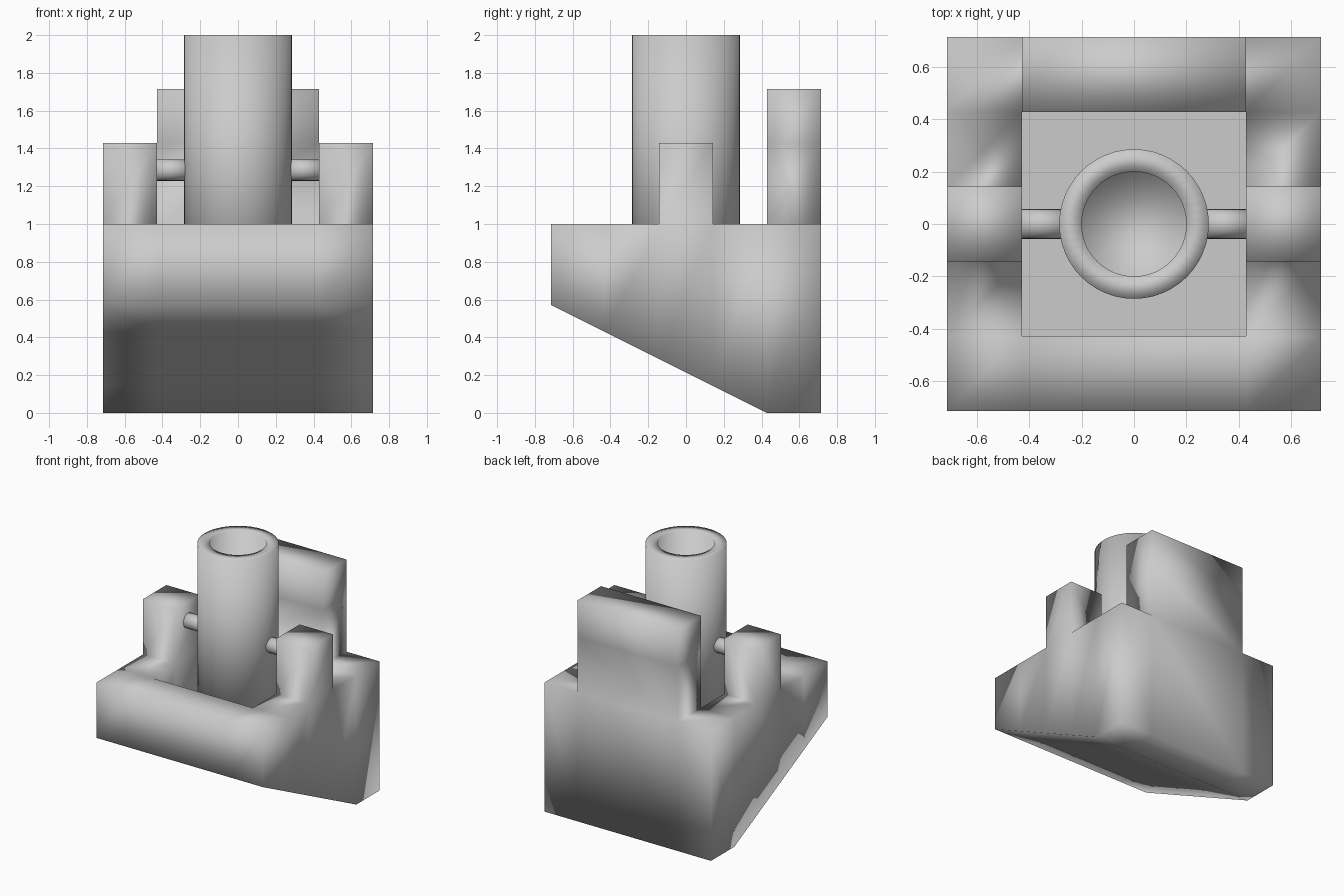
import bpy, bmesh, math
from mathutils import Matrix

if "Cube" in bpy.data.objects:
    bpy.data.objects.remove(bpy.data.objects["Cube"])

U = 1 / 7            # design unit
O, I = 5 * U, 3 * U  # outer and inner half width
FLOOR = 4 * U


def finish(bm, name, smooth=True):
    bmesh.ops.remove_doubles(bm, verts=bm.verts, dist=1e-4)
    bmesh.ops.recalc_face_normals(bm, faces=bm.faces)
    for f in bm.faces:
        f.smooth = smooth
    return_mesh = bpy.data.meshes.new(name)
    bm.to_mesh(return_mesh)
    bm.free()
    ob = bpy.data.objects.new(name, return_mesh)
    bpy.context.collection.objects.link(ob)
    return ob


# Housing: plan cells with different top heights over a sloping underside
XS = [-O, -I, I, O]
YS = [-O, -I, -U, U, I, O]
LEVELS = [FLOOR, 1.0, 10 * U, 12 * U]


def top(i, j):
    if not (0 <= i < 3 and 0 <= j < 5):
        return None
    if i == 1:
        return 12 * U if j == 4 else 1.0 if j == 0 else FLOOR
    return 10 * U if j == 2 else 1.0


def under(y):
    return max(0.0, 4 * U * (I - y) / (I + O))


bm = bmesh.new()


def quad(*pts):
    return bm.faces.new([bm.verts.new(p) for p in pts])


def wall(a, b, lo_a, lo_b, hi):
    for z in [l for l in LEVELS if max(lo_a, lo_b, FLOOR) + 1e-4 < l < hi - 1e-4] + [hi]:
        quad((*a, lo_a), (*b, lo_b), (*b, z), (*a, z))
        lo_a = lo_b = z


for i in range(3):
    for j in range(5):
        x0, x1, y0, y1 = XS[i], XS[i + 1], YS[j], YS[j + 1]
        h = top(i, j)
        quad((x0, y0, h), (x1, y0, h), (x1, y1, h), (x0, y1, h))
        quad((x0, y0, under(y0)), (x1, y0, under(y0)), (x1, y1, under(y1)), (x0, y1, under(y1)))
        for di, dj, a, b in ((-1, 0, (x0, y0), (x0, y1)), (1, 0, (x1, y0), (x1, y1)),
                             (0, -1, (x0, y0), (x1, y0)), (0, 1, (x0, y1), (x1, y1))):
            n = top(i + di, j + dj)
            if n is None:
                wall(a, b, under(a[1]), under(b[1]), h)
            elif n < h - 1e-4:
                wall(a, b, n, n, h)

housing = finish(bm, "housing")
# Keep the pocket floor crisp
me = housing.data
floor_verts = {v.index for v in me.vertices
               if abs(v.co.z - FLOOR) < 1e-3 and abs(v.co.x) < I + .01 and abs(v.co.y) < I + .01}
for e in me.edges:
    if all(k in floor_verts for k in e.vertices):
        e.use_edge_sharp = True

# Hollow tube with a closed bore
N = 48
bm = bmesh.new()
rings = []
for r, z in ((2 * U, FLOOR), (2 * U, 2.0), (0.2, 2.0), (0.2, FLOOR + 0.04)):
    rings.append([bm.verts.new((r * math.cos(2 * math.pi * k / N),
                                r * math.sin(2 * math.pi * k / N), z)) for k in range(N)])
for a, b in zip(rings, rings[1:]):
    for k in range(N):
        m = (k + 1) % N
        bm.faces.new((a[k], a[m], b[m], b[k]))
bm.faces.new(rings[-1])
bm.faces.new(rings[0])
finish(bm, "tube")

# Pivot pins joining the tube to the side posts
for side, s in (("left", -1), ("right", 1)):
    bm = bmesh.new()
    bmesh.ops.create_cone(bm, cap_ends=True, segments=24, radius1=0.057, radius2=0.057, depth=0.2,
                          matrix=Matrix.Translation((s * 0.35, 0, 9 * U)) @ Matrix.Rotation(math.pi / 2, 4, 'Y'))
    finish(bm, side + "_pivot_pin")
